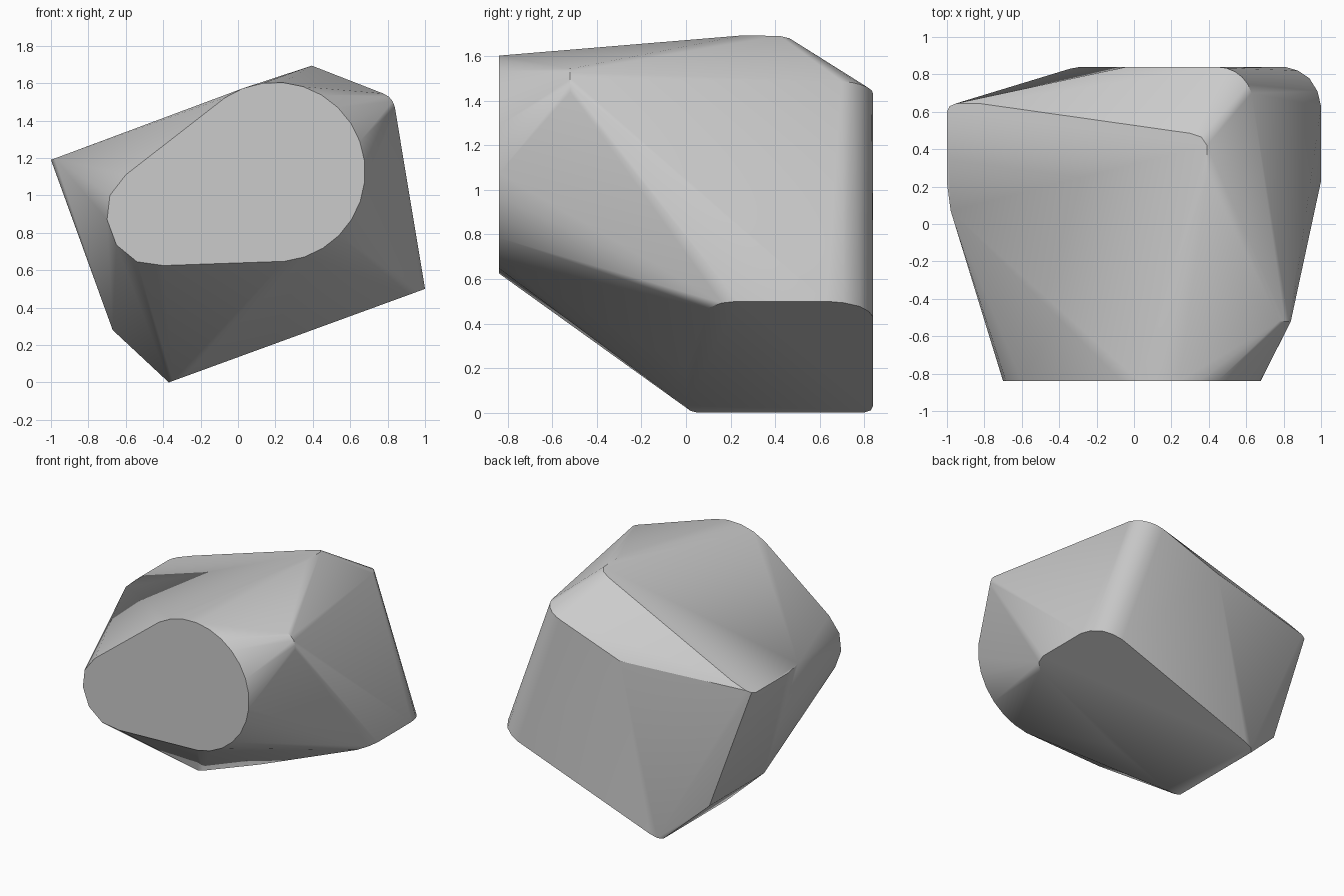
import bpy
import bmesh
from math import cos, sin, radians

# Remove the default object
default_cube = bpy.data.objects.get("Cube")
if default_cube is not None:
    bpy.data.objects.remove(default_cube, do_unlink=True)

FRONT = -0.84
BACK = 0.84


def make_material(name, color):
    """Plain flat material with one colour."""
    material = bpy.data.materials.new(name)
    material.use_nodes = True
    material.diffuse_color = color
    shader = material.node_tree.nodes["Principled BSDF"]
    shader.inputs["Base Color"].default_value = color
    return material


def arc(center_a, center_b, radius, start, end, steps):
    """Points on a circular arc, angles in degrees."""
    points = []
    for i in range(steps + 1):
        angle = radians(start + (end - start) * i / steps)
        points.append((center_a + radius * cos(angle),
                       center_b + radius * sin(angle)))
    return points


def on_base(y, z):
    """Point on the tilted underside plane."""
    return (-0.37 + 2.74 * z, y, z)


def on_top(x, y):
    """Point on the tilted upper plane."""
    return (x, y, 1.19 + 0.361 * (x + 1))


def front_outline():
    # Large round end, tapering to a small blunt end
    outline = arc(0.2, 1.125, 0.48, -84, 124, 16)
    outline += [(-0.6, 1.11), (-0.685, 1.0), (-0.7, 0.87),
                (-0.65, 0.735), (-0.54, 0.645), (-0.4, 0.625)]
    return [(x, FRONT, z) for x, z in outline]


def underside_outline():
    # Flat tilted facet with rounded corners
    outline = [(0, 0.2), (0, 0.03), (0.02, 0.008), (0.05, 0),
               (0.8, 0), (0.83, 0.01), (BACK, 0.03),
               (BACK, 0.43), (0.82, 0.455), (0.78, 0.477), (0.71, 0.493),
               (0.63, 0.5), (0.23, 0.5), (0.16, 0.492), (0.1, 0.47)]
    return [on_base(y, z) for y, z in outline]


def upper_outline():
    # Flat tilted facet, narrow at the rear
    outline = [(-1, 0.22), (-0.98, 0.07), (-1, 0.6), (-0.985, 0.63),
               (-0.95, 0.645), (-0.83, 0.645),
               (0.3, 0.485), (0.36, 0.465), (0.39, 0.42), (0.395, 0.25)]
    return [on_top(x, y) for x, y in outline]


def shoulder_points():
    # Rounded tip high on the side
    tip = arc(0.745, 1.455, 0.095, -10, 70, 4)
    return [(x, -0.52, z) for x, z in tip]


def rear_points():
    # Rounded upright corner, upper rear edge and lower side edge
    corner = arc(0.445, 0.65, 0.19, 0, 90, 6)
    points = [(x, y, 1.49 - 0.3 * (0.635 - x)) for x, y in corner]
    points.append((-0.04, BACK, 1.26))
    points += [(-0.67, y, 0.28) for y in (0.03, 0.68)]
    return points


# Faceted body wrapped tightly around its facet outlines
bm = bmesh.new()
for group in (front_outline, underside_outline, upper_outline,
              shoulder_points, rear_points):
    for point in group():
        bm.verts.new(point)
hull = bmesh.ops.convex_hull(bm, input=bm.verts[:])
unused = {v for v in hull["geom_interior"] + hull["geom_unused"]
          if isinstance(v, bmesh.types.BMVert) and v.is_valid}
bmesh.ops.delete(bm, geom=list(unused), context="VERTS")

# Merge the flat facets
bmesh.ops.dissolve_limit(bm, angle_limit=radians(1),
                         verts=bm.verts[:], edges=bm.edges[:])
bmesh.ops.recalc_face_normals(bm, faces=bm.faces[:])

mesh = bpy.data.meshes.new("faceted_body")
bm.to_mesh(mesh)
bm.free()
mesh.materials.append(make_material("light_grey", (0.6, 0.6, 0.6, 1)))

body = bpy.data.objects.new("faceted_body", mesh)
bpy.context.collection.objects.link(body)
bpy.ops.object.select_all(action="DESELECT")
body.select_set(True)
bpy.context.view_layer.objects.active = body
bpy.ops.object.shade_smooth_by_angle(angle=radians(30))
